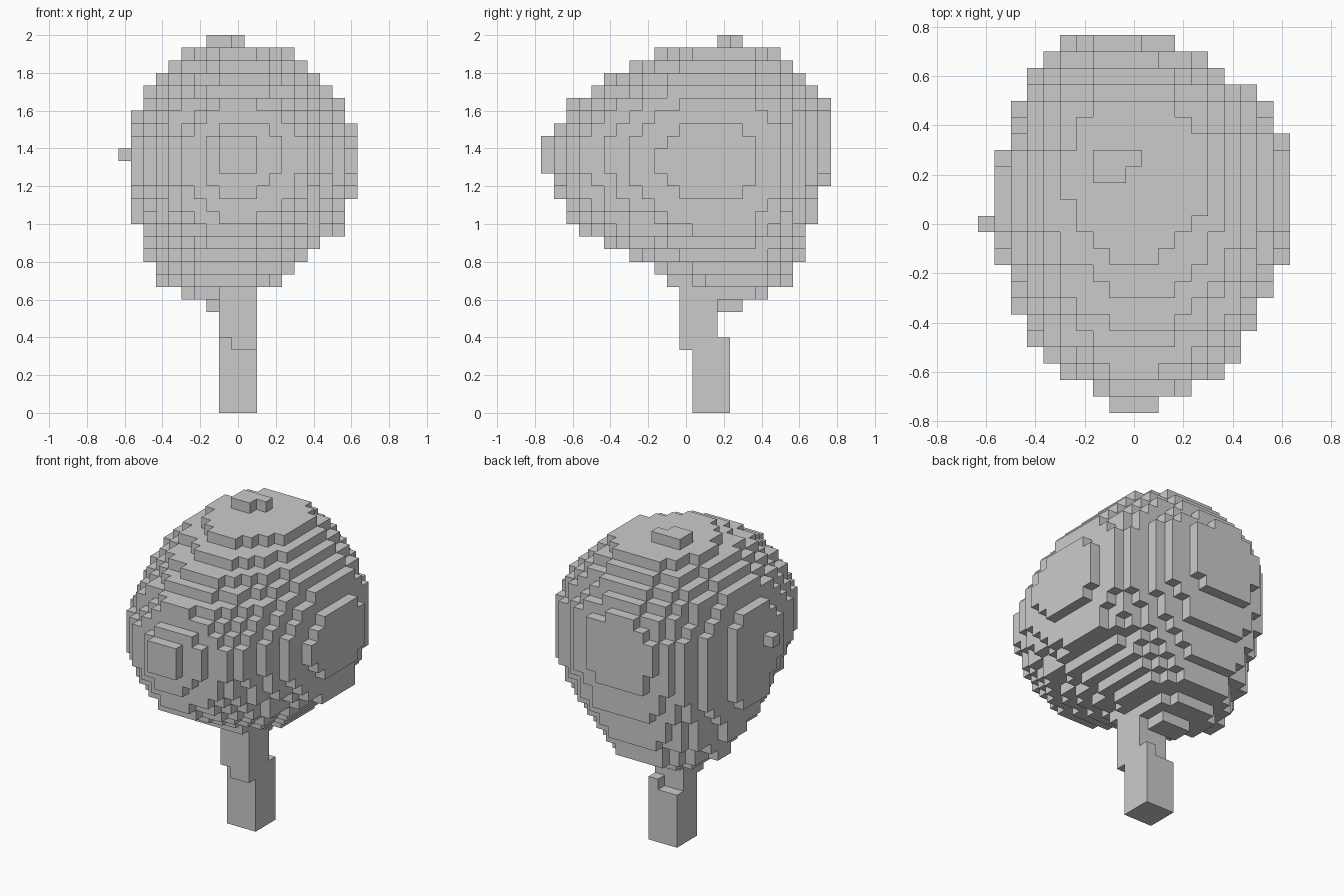
import bpy, bmesh

if "Cube" in bpy.data.objects:
    bpy.data.objects.remove(bpy.data.objects["Cube"])

V = 1 / 15                      # block size
ORIGIN = (-9.5, -11.5, 0)       # grid corner, in blocks

DIRS = {(1, 0, 0): [(1, 0, 0), (1, 1, 0), (1, 1, 1), (1, 0, 1)],
        (-1, 0, 0): [(0, 1, 0), (0, 0, 0), (0, 0, 1), (0, 1, 1)],
        (0, 1, 0): [(1, 1, 0), (0, 1, 0), (0, 1, 1), (1, 1, 1)],
        (0, -1, 0): [(0, 0, 0), (1, 0, 0), (1, 0, 1), (0, 0, 1)],
        (0, 0, 1): [(0, 0, 1), (1, 0, 1), (1, 1, 1), (0, 1, 1)],
        (0, 0, -1): [(0, 1, 0), (1, 1, 0), (1, 0, 0), (0, 0, 0)]}


def block_object(name, cells):
    """Make a mesh from the exposed faces of a set of blocks."""
    bm = bmesh.new()
    verts = {}
    for c in sorted(cells):
        for d, corners in DIRS.items():
            if tuple(a + b for a, b in zip(c, d)) in cells:
                continue
            face = []
            for k in corners:
                p = tuple(a + b for a, b in zip(c, k))
                if p not in verts:
                    verts[p] = bm.verts.new([(a + o) * V for a, o in zip(p, ORIGIN)])
                face.append(verts[p])
            bm.faces.new(face)
    mesh = bpy.data.meshes.new(name)
    bm.to_mesh(mesh)
    bm.free()
    bpy.context.collection.objects.link(bpy.data.objects.new(name, mesh))


def box(x0, x1, y0, y1, z0, z1):
    return {(x, y, z) for x in range(x0, x1) for y in range(y0, y1) for z in range(z0, z1)}


# Trunk: two offset posts with a stepped joint
trunk = box(8, 11, 12, 15, 0, 5) | box(8, 11, 12, 14, 5, 6)
trunk |= box(9, 11, 11, 12, 5, 6) | box(10, 11, 14, 15, 5, 6)
trunk |= box(8, 11, 11, 14, 6, 11)
block_object("trunk", trunk)

# Crown outline: left, right, front, back limits of each layer, from layer 8 up
LAYERS = [(7, 10, 14, 16), (5, 11, 13, 18), (3, 13, 10, 20), (3, 14, 9, 20),
          (2, 15, 7, 21), (2, 16, 5, 21), (2, 18, 3, 21), (1, 18, 2, 22),
          (1, 18, 2, 22), (1, 19, 1, 22), (1, 19, 1, 23), (1, 19, 0, 23),
          (0, 19, 0, 23), (1, 19, 0, 23), (1, 19, 1, 23), (1, 18, 2, 23),
          (2, 18, 2, 23), (2, 17, 4, 22), (3, 16, 5, 21), (4, 15, 7, 20),
          (5, 14, 9, 19)]
# Crown outline from above: left and right limits of each row, front to back
ROWS = [(8, 11), (7, 13), (5, 15), (4, 16), (3, 16), (3, 17), (2, 17), (2, 18),
        (2, 18), (1, 19), (1, 19), (0, 19), (1, 19), (1, 19), (1, 19), (1, 19),
        (2, 19), (2, 18), (2, 18), (3, 17), (3, 15), (4, 14), (5, 12)]

# Cells inside all three outlines
hull = {c for n, lay in enumerate(LAYERS) for c in box(*lay, n + 8, n + 9)
        if ROWS[c[1]][0] <= c[0] < ROWS[c[1]][1]}


def span(flags, start=0):
    on = [i + start for i, f in enumerate(flags) if f]
    return min(on), max(on) + 1


def part(i, lim, mid):
    """Signed distance from the middle: -1 and 1 at the limits."""
    c = lim[0] + (lim[1] - lim[0]) * mid
    d = i + 0.5 - c
    return d / (lim[1] - c if d > 0 else c - lim[0])


def bulge(a, b, p):
    return abs(a) ** p + abs(b) ** p


Z_AT_X = [span([l[0] <= x < l[1] for l in LAYERS], 8) for x in range(19)]
Z_AT_Y = [span([l[2] <= y < l[3] for l in LAYERS], 8) for y in range(23)]
Y_AT_X = [span([r[0] <= x < r[1] for r in ROWS]) for x in range(19)]


def roundness(c):
    """Mean of the rounded cross-section tests along the three axes."""
    x, y, z = c
    lay = LAYERS[z - 8]
    v = part(y, lay[2:], 0.58)
    f = bulge(part(x, lay[:2], 0.48), v, 2.2 if v > 0 else 1.87)
    f += bulge(part(x, ROWS[y], 0.48), part(z, Z_AT_Y[y], 0.53), 2.0)
    v, w = part(y, Y_AT_X[x], 0.58), part(z, Z_AT_X[x], 0.53)
    f += bulge(v, w, 2.2 if v > 0 else 1.7 if w > 0 else 1.5)
    return f / 3


score = {c: roundness(c) for c in hull}
crown = {c for c in hull if score[c] <= 1.0}
# Keep every outline complete
for axis in range(3):
    best = {}
    for c in sorted(hull, key=lambda c: (score[c], c)):
        best.setdefault(c[:axis] + c[axis + 1:], c)
    crown |= set(best.values())
# Tuft on top
crown |= box(7, 9, 14, 15, 29, 30) | box(7, 10, 15, 16, 29, 30)
block_object("crown", crown)
